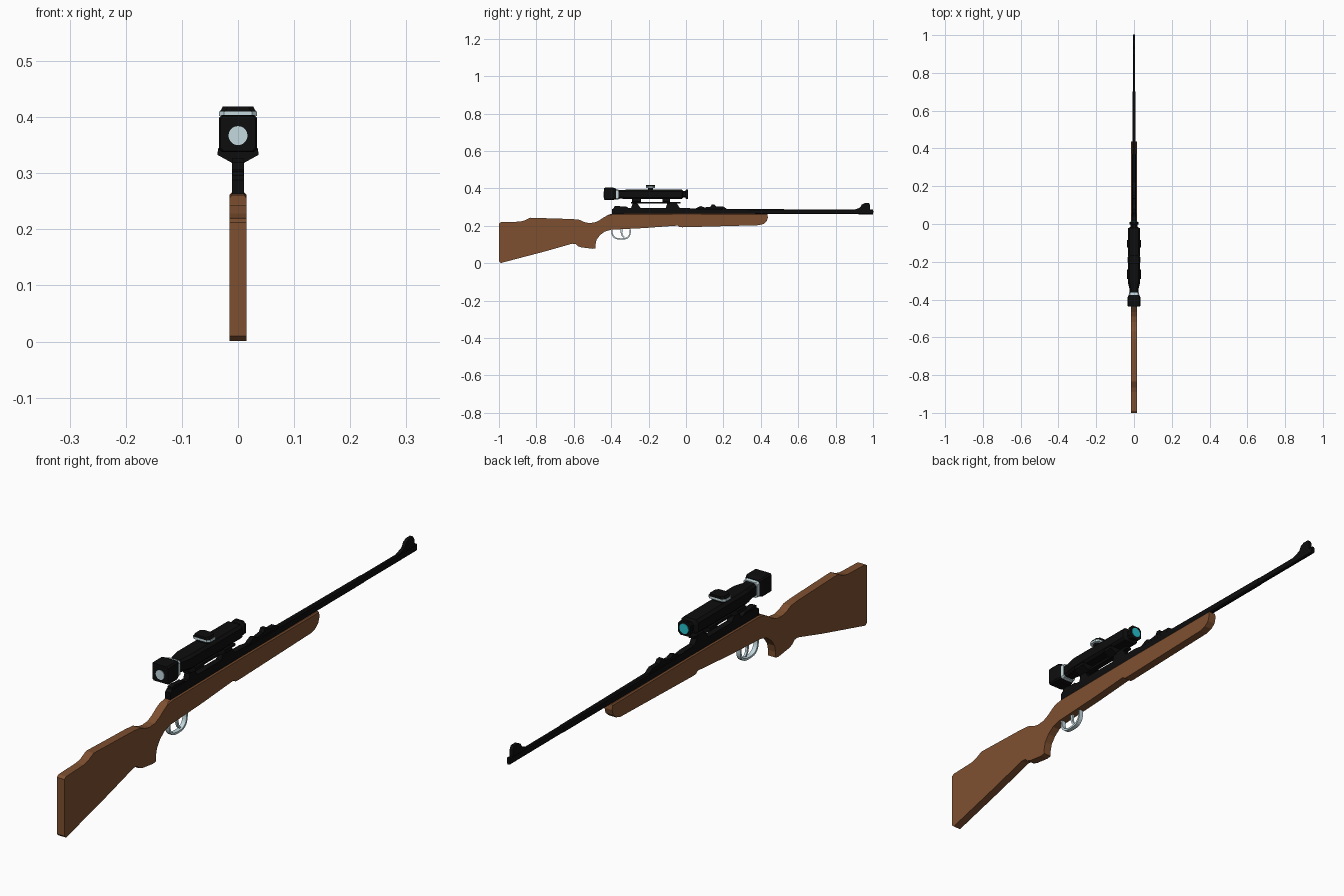
import bpy, bmesh, math

if "Cube" in bpy.data.objects:
    bpy.data.objects.remove(bpy.data.objects["Cube"])


def mat(name, rgb):
    m = bpy.data.materials.new(name)
    m.diffuse_color = (*rgb, 1)
    m.use_nodes = True
    m.node_tree.nodes["Principled BSDF"].inputs["Base Color"].default_value = m.diffuse_color
    return m


WOOD = mat("wood", (0.21, 0.08, 0.03))
BLACK = mat("black_metal", (0.004, 0.004, 0.004))
SILVER = mat("silver", (0.55, 0.7, 0.74))
CYAN = mat("cyan_glass", (0.02, 0.55, 0.62))


def finish(name, bm, material):
    bmesh.ops.recalc_face_normals(bm, faces=bm.faces)
    me = bpy.data.meshes.new(name)
    bm.to_mesh(me)
    bm.free()
    me.materials.append(material)
    ob = bpy.data.objects.new(name, me)
    bpy.context.collection.objects.link(ob)
    return ob


def bridge(name, rings, material):
    """Skin a list of equal-length point rings and cap both ends."""
    bm = bmesh.new()
    vs = [[bm.verts.new(p) for p in r] for r in rings]
    n = len(vs[0])
    for a, b in zip(vs, vs[1:]):
        for i in range(n):
            j = (i + 1) % n
            bm.faces.new((a[i], a[j], b[j], b[i]))
    bm.faces.new(vs[0])
    bm.faces.new(vs[-1])
    return finish(name, bm, material)


def prism(name, prof, hw, material):
    """Side profile (y, z) given thickness across x."""
    return bridge(name, [[(s * hw, y, z) for y, z in prof] for s in (-1, 1)], material)


def oct_pts(hw, hh, c):
    """Chamfered rectangle outline."""
    return [(hw, -hh + c), (hw, hh - c), (hw - c, hh), (c - hw, hh),
            (-hw, hh - c), (-hw, c - hh), (c - hw, -hh), (hw - c, -hh)]


def tube(name, secs, material):
    """Chamfered sections along y: (y, centre z, half width, half height, chamfer)."""
    return bridge(name, [[(x, y, z + h) for x, h in oct_pts(hw, hh, c)]
                         for y, z, hw, hh, c in secs], material)


def disc(name, y, z, r, material, depth=0.003):
    ring = [(r * math.cos(k * math.pi / 10), r * math.sin(k * math.pi / 10)) for k in range(20)]
    return bridge(name, [[(a, y + d, z + b) for a, b in ring] for d in (-depth, depth)], material)


# Wooden stock
stock = prism("stock", [
    (-1, .01), (-1, .212), (-.99, .219), (-.89, .222), (-.865, .228), (-.835, .243),
    (-.61, .236), (-.57, .232), (-.545, .22), (-.52, .215), (-.49, .217), (-.465, .228),
    (-.44, .245), (-.41, .261), (-.39, .264), (0, .266), (.435, .264), (.438, .245),
    (.432, .225), (.415, .21), (.39, .203), (-.02, .192), (-.035, .193), (-.045, .201),
    (-.22, .188), (-.4, .179), (-.435, .169), (-.46, .15), (-.478, .125), (-.484, .1),
    (-.484, .08), (-.5, .077), (-.56, .085), (-.578, .091), (-.59, .103), (-.61, .104),
    (-.75, .064), (-.99, .001)], .015, WOOD)
# soften the upper edges of the fore-end
bm = bmesh.new()
bm.from_mesh(stock.data)
top = [e for e in bm.edges if all(v.co.z > .26 for v in e.verts)
       and e.verts[0].co.x * e.verts[1].co.x > 0]
bmesh.ops.bevel(bm, geom=top, offset=.004, segments=1, affect='EDGES')
bm.to_mesh(stock.data)
bm.free()

# Receiver and tapering barrel
prism("receiver", [(-.395, .255), (-.395, .288), (-.385, .296), (-.2, .296), (.02, .294),
                   (.06, .288), (.06, .255)], .0107, BLACK)
tube("barrel", [(.04, .276, .0105, .0155, .004), (.44, .2755, .009, .0135, .004),
                (.7, .2745, .008, .0125, .003), (.701, .2745, .0065, .0125, .003),
                (1, .274, .0065, .0125, .003)], BLACK)
disc("muzzle_bore", .999, .274, .004, BLACK)

# Sights
prism("front_sight", [(.89, .282), (.93, .297), (.94, .314), (.955, .321), (.978, .321),
                      (.985, .31), (.985, .282)], .006, BLACK)
prism("rear_sight_base", [(.045, .286), (.06, .298), (.08, .305), (.1, .298), (.13, .302),
                          (.2, .302), (.225, .286)], .008, BLACK)
prism("rear_sight_leaf", [(.13, .3), (.138, .313), (.152, .313), (.165, .3)], .009, BLACK)

# Scope body, eyepiece and objective
Z = .368
tube("scope_body", [(-.365, Z, .024, .024, .008), (-.345, Z, .024, .023, .008),
                    (-.305, Z, .033, .026, .009), (-.022, Z, .033, .025, .009),
                    (-.016, Z, .018, .018, .009), (-.004, Z, .018, .018, .009),
                    (0, Z, .025, .025, .01), (.01, Z, .025, .025, .01)], BLACK)
tube("eyepiece_ring", [(-.375, Z, .028, .028, .006), (-.362, Z, .027, .027, .006)], SILVER)
tube("eyepiece", [(-.438, .371, .031, .031, .005), (-.432, .371, .034, .033, .005),
                  (-.39, .371, .034, .033, .005), (-.375, .37, .028, .029, .005)], BLACK)
disc("eyepiece_lens", -.437, .367, .017, SILVER)
disc("objective_lens", .009, Z, .018, CYAN)

# Elevation turret: stem, bright ring, cap
for name, z0, z1, hx0, hx1, hy, m in (
        ("turret_stem", .385, .402, .024, .026, .014, BLACK),
        ("turret_ring", .402, .41, .034, .034, .023, SILVER),
        ("turret_cap", .41, .419, .032, .027, .023, BLACK)):
    bridge(name, [[(x, y - .19, z) for x, y in oct_pts(hx, hy, .009)]
                  for z, hx in ((z0, hx0), (z1, hx1))], m)

# Scope mount: rail, two feet and two clamps
prism("mount_bar", [(-.295, .318), (-.295, .326), (-.03, .326), (-.03, .318)], .0107, BLACK)
clamp = [(-.01, .318), (.01, .318), (.037, .333), (.035, .345), (-.035, .345), (-.037, .333)]
for tag, a, b in (("rear", -.29, -.24), ("front", -.125, -.085)):
    bridge(tag + "_clamp", [[(x, y, z) for x, z in clamp] for y in (a, b)], BLACK)
for tag, a, b in (("rear", -.295, -.24), ("front", -.11, -.03)):
    prism(tag + "_mount_foot", [(a, .29), (a + .01, .32), (b - .02, .32), (b, .29)],
          .0107, BLACK)
prism("bolt_shroud", [(-.385, .29), (-.385, .303), (-.37, .307), (-.345, .303), (-.32, .303),
                      (-.3, .29)], .0095, BLACK)

# Trigger guard: a flat band bent into a U, and a curved trigger
N = 16
outer, inner = [], []
for k in range(N + 1):
    t = math.pi * (1 + k / N)
    c, s = math.cos(t), math.sin(t)
    c = math.copysign(abs(c) ** .7, c)
    s = -abs(s) ** .7
    outer.append((-.347 + .053 * c, .181 + .055 * s))
    inner.append((-.347 + .046 * c, .181 + .048 * s))
prism("trigger_guard", outer + inner[::-1], .008, SILVER)
prism("trigger", [(-.352, .185), (-.338, .185), (-.341, .165), (-.337, .15), (-.328, .139),
                  (-.333, .136), (-.344, .147), (-.35, .165)], .004, SILVER)
